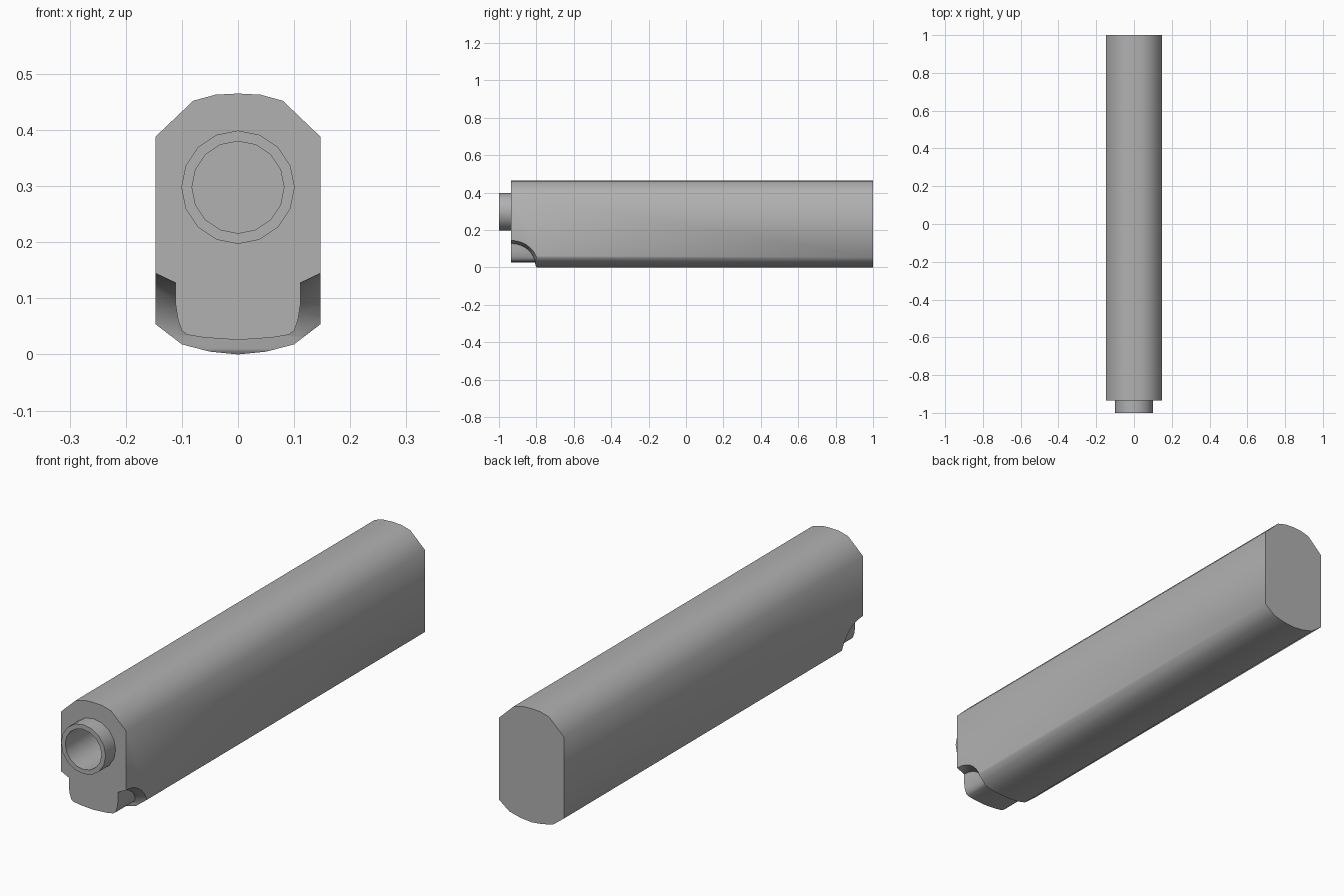
import bpy, bmesh, math

if "Cube" in bpy.data.objects:
    bpy.data.objects.remove(bpy.data.objects["Cube"])

FRONT, BACK = -0.935, 1.0
BORE_Z = 0.298

grey = bpy.data.materials.new("dark_grey")
grey.diffuse_color = (0.44, 0.44, 0.44, 1)
grey.use_nodes = True
grey.node_tree.nodes["Principled BSDF"].inputs["Base Color"].default_value = grey.diffuse_color


def loft(name, rings):
    """Join equal-sized rings of points into a closed skin."""
    bm = bmesh.new()
    vr = [[bm.verts.new(p) for p in ring] for ring in rings]
    n = len(vr[0])
    for a, b in zip(vr, vr[1:]):
        for i in range(n):
            j = (i + 1) % n
            bm.faces.new((a[i], a[j], b[j], b[i]))
    bm.faces.new(vr[0])
    bm.faces.new(vr[-1])
    bmesh.ops.recalc_face_normals(bm, faces=bm.faces)
    me = bpy.data.meshes.new(name)
    bm.to_mesh(me)
    bm.free()
    me.materials.append(grey)
    ob = bpy.data.objects.new(name, me)
    bpy.context.collection.objects.link(ob)
    return ob


def mirrored(half):
    """Close a right-hand (x, z) half profile across x = 0."""
    return half + [(-x, z) for x, z in reversed(half) if x > 0]


def extrude_y(name, profile, y0, y1):
    return loft(name, [[(x, y, z) for x, z in profile] for y in (y0, y1)])


def circle(r, y, n=16):
    angles = [math.tau * i / n for i in range(n)]
    return [(r * math.cos(t), y, BORE_Z + r * math.sin(t)) for t in angles]


def combine(target, tool, operation):
    """Apply a boolean and discard the tool object."""
    mod = target.modifiers.new(operation, 'BOOLEAN')
    mod.operation, mod.object, mod.solver = operation, tool, 'EXACT'
    bpy.context.view_layer.objects.active = target
    bpy.ops.object.modifier_apply(modifier=mod.name)
    bpy.data.objects.remove(tool)


def smooth(ob, angle):
    bpy.ops.object.select_all(action='DESELECT')
    ob.select_set(True)
    bpy.context.view_layer.objects.active = ob
    bpy.ops.object.shade_smooth_by_angle(angle=math.radians(angle))


# Long body with rounded top and bottom
body = extrude_y("body", mirrored([
    (0, 0), (0.05, 0.005), (0.1, 0.018), (0.147, 0.054),
    (0.147, 0.388), (0.08, 0.452), (0.04, 0.463), (0, 0.465)]), FRONT, BACK)


# Quarter-round notch under the front, flaring outward at both sides
def notch_ring(x, a, b):
    arc = [(FRONT + a * math.sin(t), 0.01 + b * math.cos(t))
           for t in (math.pi / 2 * i / 8 for i in range(9))]
    pts = [(-1.1, 0.01 + b)] + arc + [(FRONT + a + 0.02, -0.02), (-1.1, -0.02)]
    return [(x, y, z) for y, z in pts]


notch = loft("notch_cutter", [
    notch_ring(-0.16, 0.15, 0.141), notch_ring(-0.112, 0.13, 0.118),
    notch_ring(0.112, 0.13, 0.118), notch_ring(0.16, 0.15, 0.141)])
combine(body, notch, 'DIFFERENCE')

# Narrow nose left standing inside the notch
nose = extrude_y("nose", mirrored([
    (0, 0.026), (0.06, 0.03), (0.09, 0.035), (0.1, 0.042), (0.107, 0.062),
    (0.111, 0.088), (0.111, 0.2), (0, 0.2)]), FRONT, -0.75)
combine(body, nose, 'UNION')

# Hole in the body that receives the barrel
hole = loft("barrel_hole", [circle(0.092, -1.1), circle(0.092, -0.44)])
combine(body, hole, 'DIFFERENCE')
smooth(body, 58)

# Keep the notch rim crisp where it meets the long straight faces
bm = bmesh.new()
bm.from_mesh(body.data)
for e in bm.edges:
    slopes = sorted(abs(f.normal.y) for f in e.link_faces)
    if len(slopes) == 2 and slopes[0] < 0.05 and slopes[1] > 0.3:
        e.smooth = False
bm.to_mesh(body.data)
bm.free()

# Barrel tube with a deep closed bore
barrel = loft("barrel", [circle(0.101, -0.43), circle(0.101, -1.0)])
bore = loft("bore_cutter", [circle(0.082, -1.1), circle(0.082, -0.45)])
combine(barrel, bore, 'DIFFERENCE')
smooth(barrel, 40)
